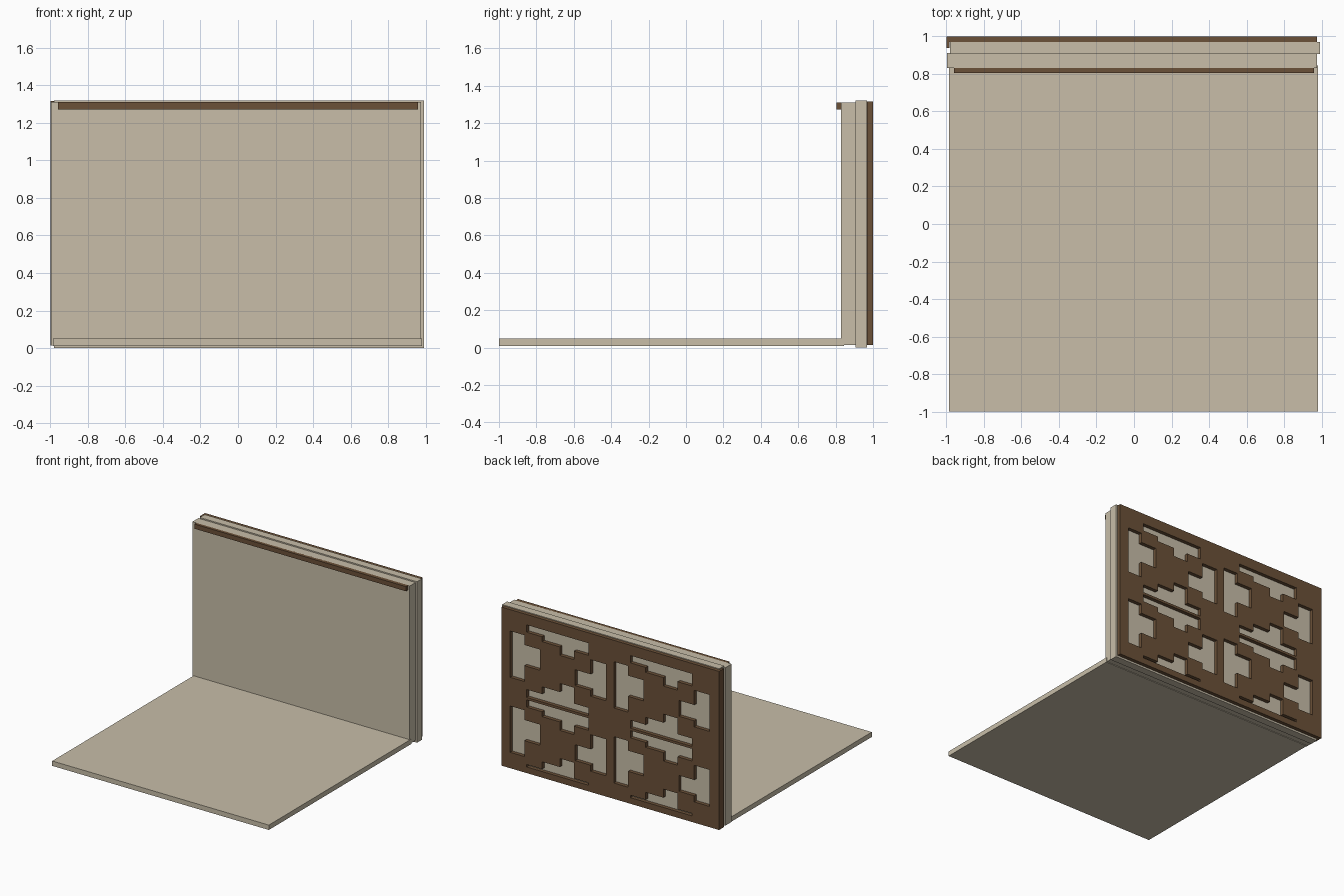
import bpy, bmesh

if "Cube" in bpy.data.objects:
    bpy.data.objects.remove(bpy.data.objects["Cube"])


def material(name, rgb):
    m = bpy.data.materials.new(name)
    m.diffuse_color = (*rgb, 1)
    m.use_nodes = True
    m.node_tree.nodes["Principled BSDF"].inputs["Base Color"].default_value = m.diffuse_color
    return m


plaster = material("warm beige", (0.578, 0.515, 0.395))
wood = material("dark brown", (0.147, 0.082, 0.04))


def finish(name, bm, mat):
    bmesh.ops.recalc_face_normals(bm, faces=bm.faces)
    me = bpy.data.meshes.new(name)
    bm.to_mesh(me)
    bm.free()
    me.materials.append(mat)
    ob = bpy.data.objects.new(name, me)
    bpy.context.collection.objects.link(ob)
    return ob


def box(name, x, y, z, mat):
    bm = bmesh.new()
    bmesh.ops.create_cube(bm, size=1)
    for v in bm.verts:
        v.co = [(r[0] + r[1]) / 2 + c * (r[1] - r[0]) for c, r in zip(v.co, (x, y, z))]
    return finish(name, bm, mat)


# Floor and the two wall layers
box("floor_slab", (-0.985, 0.98), (-1, 0.845), (0.01, 0.05), plaster)
box("wall_front_panel", (-0.995, 0.976), (0.83, 0.91), (0.015, 1.31), plaster)
box("wall_back_panel", (-0.98, 0.99), (0.905, 0.969), (0, 1.32), plaster)

# Rail on the front and side strip of the screen
box("top_rail", (-0.96, 0.96), (0.805, 0.835), (1.272, 1.31), wood)
box("screen_side_strip", (-1, -0.984), (0.937, 0.972), (0.015, 1.315), wood)

# Stepped openings of one screen tile: (u0, u1, z0, z1), u runs from +x to -x
TILE = [
    (.08, .21, .76, 1.14), (.21, .35, .89, 1.06),                              # left T
    (.23, .37, 1.17, 1.23), (.37, .79, 1.13, 1.23), (.53, .66, 1.06, 1.13),    # top T
    (.81, .95, .80, 1.10), (.67, .81, .85, .98),                               # right T
    (.23, .79, .635, .70), (.37, .66, .70, .76), (.53, .66, .76, .83),         # bottom T
]
X0, X1, Z0, Z1 = -1.0, 0.975, 0.015, 1.315
holes = []
for du in (0, 0.94):
    for dz in (0, 0.615):
        for u0, u1, z0, z1 in TILE:
            holes.append((X1 - u1 - du, X1 - u0 - du, max(z0 - dz, 0.065), z1 - dz))

# Pierced screen: grid on all opening edges, skip cells inside openings, extrude
R = lambda v: round(v, 4)
xs = sorted({R(v) for h in holes for v in h[:2]} | {X0, X1})
zs = sorted({R(v) for h in holes for v in h[2:]} | {Z0, Z1})
bm = bmesh.new()
grid = [[bm.verts.new((x, 1.0, z)) for z in zs] for x in xs]
for i in range(len(xs) - 1):
    for j in range(len(zs) - 1):
        cx, cz = (xs[i] + xs[i + 1]) / 2, (zs[j] + zs[j + 1]) / 2
        if not any(a < cx < b and c < cz < d for a, b, c, d in holes):
            bm.faces.new((grid[i][j], grid[i][j + 1], grid[i + 1][j + 1], grid[i + 1][j]))
bmesh.ops.delete(bm, geom=[v for v in bm.verts if not v.link_faces], context='VERTS')
ext = bmesh.ops.extrude_face_region(bm, geom=bm.faces[:], use_keep_orig=True)
for v in ext["geom"]:
    if isinstance(v, bmesh.types.BMVert):
        v.co.y = 0.97
finish("pierced_screen", bm, wood)
